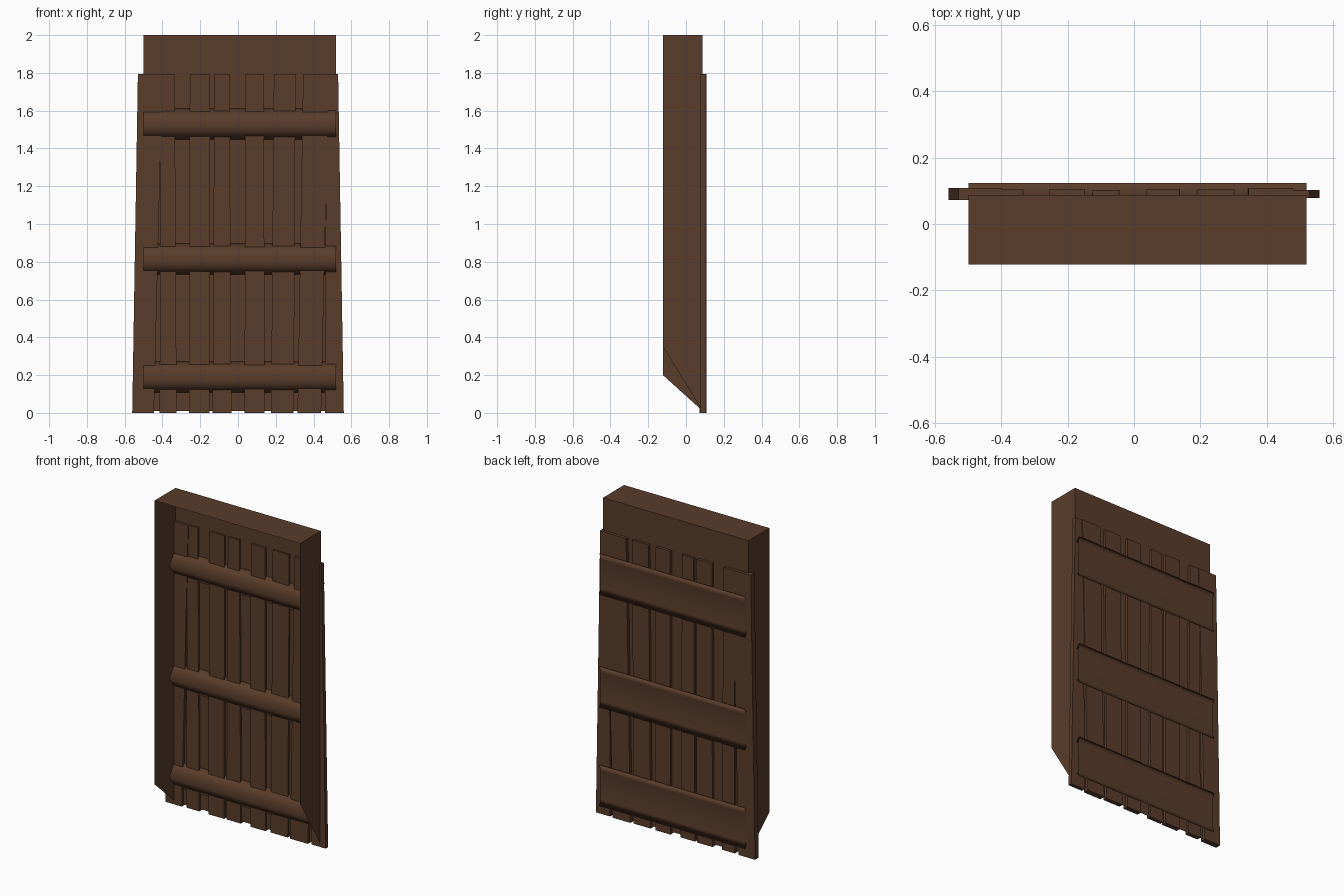
import bpy, bmesh

if "Cube" in bpy.data.objects:
    bpy.data.objects.remove(bpy.data.objects["Cube"])

wood = bpy.data.materials.new("brown_wood")
wood.diffuse_color = (0.10, 0.046, 0.024, 1)
wood.use_nodes = True
wood.node_tree.nodes["Principled BSDF"].inputs["Base Color"].default_value = wood.diffuse_color


def make(name, verts, faces, fix_normals=True):
    mesh = bpy.data.meshes.new(name)
    mesh.from_pydata(verts, [], faces)
    if fix_normals:
        bm = bmesh.new()
        bm.from_mesh(mesh)
        bmesh.ops.recalc_face_normals(bm, faces=bm.faces)
        bm.to_mesh(mesh)
        bm.free()
    mesh.materials.append(wood)
    obj = bpy.data.objects.new(name, mesh)
    bpy.context.collection.objects.link(obj)
    return obj


# Open shallow casing: back sheet, two sides with slanted feet, and a top
L, R, F, B = -0.50, 0.52, -0.122, 0.088
make("casing",
     [(L, F, 0.20), (L, B, 0.01), (R, B, 0.01), (R, F, 0.35),
      (L, F, 2.0), (L, B, 2.0), (R, B, 2.0), (R, F, 2.0)],
     [(0, 4, 5, 1), (1, 5, 6, 2), (2, 6, 7, 3), (4, 7, 6, 5)])

# Upright planks flaring toward the foot: bottom x range, top x range, y range
planks = [
    (-0.56, -0.445, -0.53, -0.40, 0.072, 0.108),
    (-0.415, -0.325, -0.41, -0.335, 0.076, 0.104),
    (-0.26, -0.15, -0.255, -0.148, 0.075, 0.106),
    (-0.135, -0.035, -0.125, -0.045, 0.077, 0.103),
    (0.035, 0.14, 0.038, 0.138, 0.074, 0.106),
    (0.175, 0.295, 0.19, 0.305, 0.077, 0.104),
    (0.315, 0.44, 0.345, 0.48, 0.072, 0.108),
    (0.46, 0.56, 0.468, 0.53, 0.078, 0.103),
]
for i, (b0, b1, t0, t1, y0, y1) in enumerate(planks):
    make(f"plank_{i + 1}",
         [(b0, y0, 0), (b1, y0, 0), (b1, y1, 0), (b0, y1, 0),
          (t0, y0, 1.795), (t1, y0, 1.795), (t1, y1, 1.795), (t0, y1, 1.795)],
         [(0, 3, 2, 1), (4, 5, 6, 7), (0, 1, 5, 4),
          (1, 2, 6, 5), (2, 3, 7, 6), (3, 0, 4, 7)])

# Wedge-shaped cross battens, open at the ends, smooth shaded
profile = [(0.025, 0), (0.124, 0.13), (0.115, 0.09), (0.115, -0.09), (0.124, -0.13)]
n = len(profile)
for i, zc in enumerate((0.19, 0.815, 1.53)):
    verts = [(x, y, zc + z) for x in (L, R) for y, z in profile]
    faces = [(k, (k + 1) % n, (k + 1) % n + n, k + n) for k in range(n)]
    batten = make(f"cross_batten_{i + 1}", verts, faces)
    for p in batten.data.polygons:
        p.use_smooth = True
